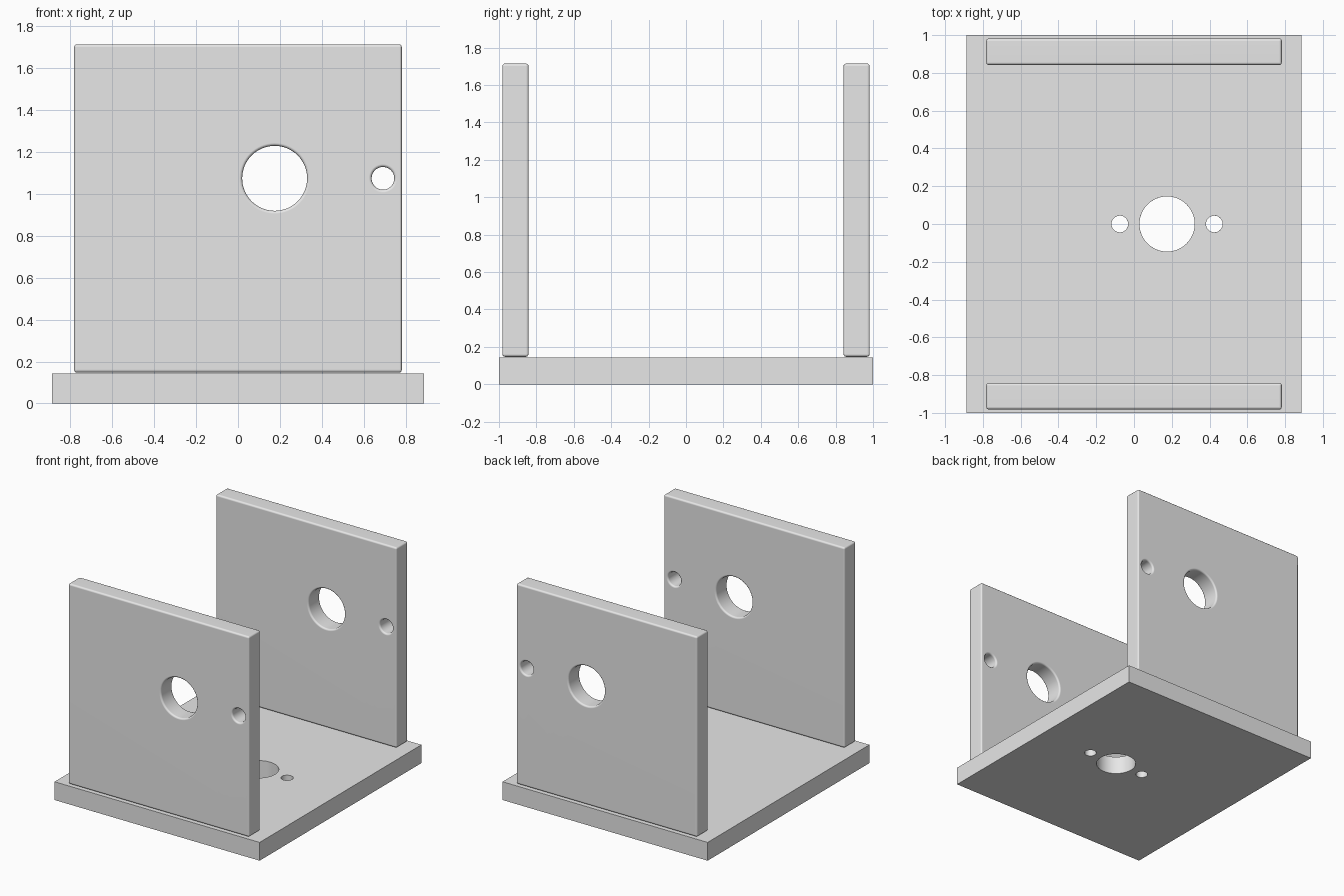
import bpy
from math import radians

cube = bpy.data.objects.get("Cube")
if cube:
    bpy.data.objects.remove(cube, do_unlink=True)

grey = bpy.data.materials.new("plain_grey")
grey.use_nodes = True
grey.diffuse_color = (0.8, 0.8, 0.8, 1)
grey.node_tree.nodes["Principled BSDF"].inputs["Base Color"].default_value = (0.8, 0.8, 0.8, 1)


def apply_modifier(obj, kind, **settings):
    mod = obj.modifiers.new(kind.title(), kind)
    for key, value in settings.items():
        setattr(mod, key, value)
    bpy.ops.object.select_all(action='DESELECT')
    obj.select_set(True)
    bpy.context.view_layer.objects.active = obj
    bpy.ops.object.modifier_apply(modifier=mod.name)


def drilled_plate(name, center, size, holes, tilt):
    """Box with round through holes, given as (position, radius), and softened edges."""
    bpy.ops.mesh.primitive_cube_add(size=1, location=center)
    plate = bpy.context.object
    plate.name = name
    plate.scale = size
    bpy.ops.object.transform_apply(location=False, rotation=False, scale=True)
    plate.data.materials.append(grey)
    for position, radius in holes:
        bpy.ops.mesh.primitive_cylinder_add(vertices=64, radius=radius, depth=0.5,
                                            location=position, rotation=(tilt, 0, 0))
        cutter = bpy.context.object
        cutter.hide_render = True
        cutter.data.materials.append(grey)
        apply_modifier(plate, 'BOOLEAN', operation='DIFFERENCE', solver='EXACT', object=cutter)
        bpy.data.objects.remove(cutter, do_unlink=True)
    apply_modifier(plate, 'BEVEL', width=0.014, segments=3,
                   limit_method='ANGLE', angle_limit=radians(40))
    bpy.ops.object.shade_smooth_by_angle(angle=radians(40))
    apply_modifier(plate, 'WEIGHTED_NORMAL', keep_sharp=True)


# Base plate with a centre bore and two screw holes
bore_x = 0.175
base_holes = [((bore_x, 0, 0.07), 0.146)]
base_holes += [((bore_x + side * 0.25, 0, 0.07), 0.044) for side in (-1, 1)]
drilled_plate("base_plate", (0, 0, 0.0715), (1.775, 2.0, 0.143), base_holes, 0)

# Upright end plates with a shaft bore and a pin hole
for name, side in (("front_wall", -1), ("back_wall", 1)):
    y = side * 0.912
    wall_holes = [((bore_x, y, 1.075), 0.155), ((0.692, y, 1.075), 0.054)]
    drilled_plate(name, (0, y, 0.931), (1.565, 0.14, 1.568), wall_holes, radians(90))
